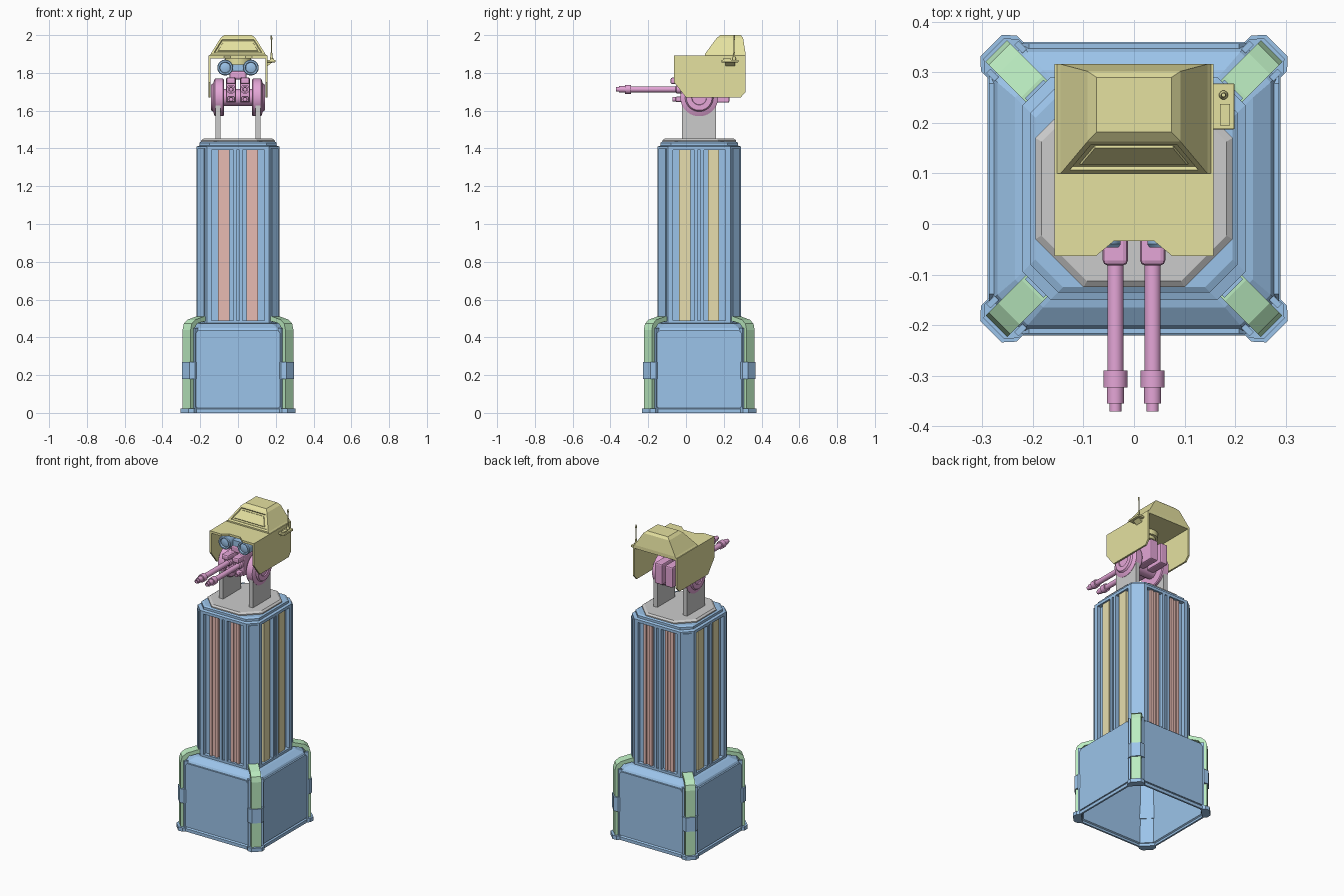
import bpy, bmesh, math
from mathutils import Matrix, Vector

if "Cube" in bpy.data.objects:
    bpy.data.objects.remove(bpy.data.objects["Cube"])

CY = 0.07  # tower axis in y


def material(name, rgb):
    m = bpy.data.materials.new(name)
    m.diffuse_color = (*rgb, 1)
    m.use_nodes = True
    m.node_tree.nodes["Principled BSDF"].inputs["Base Color"].default_value = m.diffuse_color
    return m


BLUE = material("blue", (0.33, 0.55, 0.82))
YELLOW = material("yellow", (0.78, 0.75, 0.35))
PINK = material("pink", (0.78, 0.38, 0.68))
GREEN = material("green", (0.5, 0.84, 0.53))
CORAL = material("coral", (0.8, 0.5, 0.45))
SAND = material("sand", (0.8, 0.73, 0.42))


def finish(name, bm, mat, bevel=0, smooth=False):
    bmesh.ops.recalc_face_normals(bm, faces=bm.faces)
    me = bpy.data.meshes.new(name)
    bm.to_mesh(me)
    bm.free()
    ob = bpy.data.objects.new(name, me)
    bpy.context.collection.objects.link(ob)
    if mat:
        me.materials.append(mat)
    if bevel:
        mod = ob.modifiers.new("bevel", 'BEVEL')
        mod.width, mod.segments = bevel, 2
    if smooth:
        bpy.context.view_layer.objects.active = ob
        ob.select_set(True)
        bpy.ops.object.shade_smooth_by_angle()
        ob.select_set(False)
    return ob


def loft_bm(rings, cap_start=True, cap_end=True):
    bm = bmesh.new()
    loops = [[bm.verts.new(p) for p in r] for r in rings]
    n = len(loops[0])
    for a, b in zip(loops, loops[1:]):
        for i in range(n):
            bm.faces.new((a[i], a[(i + 1) % n], b[(i + 1) % n], b[i]))
    if cap_start:
        bm.faces.new(loops[0])
    if cap_end:
        bm.faces.new(loops[-1])
    return bm


def prism(name, pts, lo, hi, axis, mat, turn=None, **kw):
    """Extrude a 2D profile along an axis, optionally turned about the tower axis."""
    place = {'x': lambda a, b, h: (h, a, b), 'y': lambda a, b, h: (a, h, b),
             'z': lambda a, b, h: (a, b, h)}[axis]
    bm = loft_bm([[place(a, b, h) for a, b in pts] for h in (lo, hi)])
    if turn is not None:
        bm.transform(Matrix.Translation((0, CY, 0)) @ Matrix.Rotation(turn, 4, 'Z'))
    return finish(name, bm, mat, **kw)


def box(name, x, y, z, mat, **kw):
    return prism(name, [(x[0], y[0]), (x[1], y[0]), (x[1], y[1]), (x[0], y[1])], *z, 'z', mat, **kw)


def lathe(name, axis, centre, steps, mat, n=24):
    """Stepped round part: steps are (position along axis, radius)."""
    rings = []
    for h, r in steps:
        ring = []
        for i in range(n):
            t = math.tau * (i + 0.5) / n
            a, b = centre[0] + r * math.cos(t), centre[1] + r * math.sin(t)
            ring.append({'x': (h, a, b), 'y': (a, h, b), 'z': (a, b, h)}[axis])
        rings.append(ring)
    return finish(name, loft_bm(rings), mat, smooth=True)


def octagon(h, c, z):
    k = h - c
    return [(x, y + CY, z) for x, y in ((h, -k), (h, k), (k, h), (-k, h), (-h, k), (-h, -k), (-k, -h), (k, -h))]


# hollow base, open underneath
base = finish("base_shell", loft_bm([octagon(*r) for r in (
    (.29, .065, 0), (.29, .065, .02), (.281, .06, .026), (.281, .06, .43), (.27, .06, .45),
    (.235, .055, .472), (.215, .055, .476))], False, False), BLUE)
mod = base.modifiers.new("wall", 'SOLIDIFY')
mod.thickness, mod.offset = 0.012, -1

# four corners: green straps, blue feet and clamps
strap = [(.355, .02), (.385, .02), (.385, .44), (.376, .472), (.35, .493), (.285, .51),
         (.27, .51), (.27, .488), (.335, .473), (.355, .45)]
foot = [(.35, -.05), (.378, -.05), (.4, -.03), (.4, .03), (.378, .05), (.35, .05)]
for i in range(4):
    a = math.radians(45 + 90 * i)
    prism("corner_strap", strap, -.03, .03, 'y', GREEN, a)
    prism("corner_foot", foot, 0, .024, 'z', BLUE, a)
    prism("corner_clamp", [(r - .008, t * .95) for r, t in foot], .18, .27, 'z', BLUE, a)
    for s in (-1, 1):
        prism("corner_rim", [(.345, s * .033), (.368, s * .033), (.368, s * .045), (.345, s * .045)],
              .02, .45, 'z', BLUE, a)
    # raised strip on each column corner
    prism("column_corner_strip", [(.25, -.026), (.279, -.026), (.279, .026), (.25, .026)],
          .48, 1.4, 'z', BLUE, a)

# column with two recessed slots per side
side = [(-.165, .22), (-.14, .22), (-.14, .195), (-.025, .195), (-.025, .22), (-.008, .22),
        (-.008, .212), (.008, .212), (.008, .22), (.025, .22), (.025, .195), (.14, .195),
        (.14, .22), (.165, .22)]
outline = []
for i in range(4):
    c, s = round(math.cos(-i * math.pi / 2)), round(math.sin(-i * math.pi / 2))
    outline += [(x * c - y * s, x * s + y * c) for x, y in side]
prism("column", outline, .47, 1.4, 'z', BLUE, 0)
finish("column_collar", loft_bm([octagon(.22, .055, .474), octagon(.22, .055, .49)]), BLUE)
finish("column_cap", loft_bm([octagon(*r) for r in (
    (.22, .055, 1.392), (.22, .055, 1.41), (.205, .055, 1.415), (.205, .055, 1.43), (.195, .055, 1.436))]), BLUE)

# base panels and slot inlays on all four sides
panel = [(-.225, .03), (.225, .03), (.225, .42), (.208, .438), (-.208, .438), (-.225, .42)]
for i in range(4):
    a = i * math.pi / 2
    prism("base_panel", panel, -.287, -.275, 'y', BLUE, a)
    for s in (-1, 1):
        m = s * .076
        if i % 2:
            prism("sand_inlay", [(m - .03, .49), (m + .03, .49), (m + .03, 1.392), (m - .03, 1.392)],
                  -.21, -.19, 'y', SAND, a)
        else:
            for k, d in ((-.021, .21), (0, .203), (.021, .21)):
                w = .0115 if k == 0 else .0095
                prism("coral_inlay", [(m + k - w, .49), (m + k + w, .49), (m + k + w, 1.392), (m + k - w, 1.392)],
                      -d, -.19, 'y', CORAL, a)

# grey turntable and yoke
finish("turntable", loft_bm([octagon(.195, .095, 1.43), octagon(.195, .095, 1.443),
                             octagon(.183, .09, 1.452)]), None)
for s in (-1, 1):
    box("yoke_arm", sorted((s * .092, s * .12)), (-.02, .16), (1.445, 1.68), None)
    # trunnion discs
    lathe("trunnion_disc", 'x', (CY, 1.67), [(s * .075, .095), (s * .08, .1), (s * .122, .1),
          (s * .127, .09), (s * .132, .075), (s * .142, .068), (s * .142, .04), (s * .136, .038)], PINK, 32)

    # gun housings, barrels and lower tubes
    gx = s * .037
    box("gun_housing", (gx - .027, gx + .027), (-.03, .23), (1.642, 1.775), PINK, bevel=.008)
    box("gun_upper_lug", (gx - .025, gx + .025), (-.082, -.02), (1.74, 1.775), PINK, bevel=.01)
    box("gun_lower_lug", (gx - .02, gx + .02), (-.055, -.02), (1.645, 1.675), PINK, bevel=.008)
    lathe("lower_tube", 'y', (gx, 1.66), [(-.03, .013), (-.072, .013), (-.072, .008), (-.06, .008)], PINK, 16)
    lathe("barrel", 'y', (gx, 1.713), [(0, .022), (-.05, .022), (-.055, .016), (-.29, .016), (-.29, .024),
          (-.323, .024), (-.323, .017), (-.355, .017), (-.355, .012), (-.371, .012), (-.371, .008), (-.34, .008)], PINK)

    # twin sensor lenses
    lathe("sensor_lens", 'y', (s * .068, 1.828), [(.06, .03), (.03, .04), (-.04, .042), (-.046, .038),
          (-.046, .03), (-.036, .027), (-.04, .015)], BLUE)

lathe("trunnion_axle", 'x', (CY, 1.67), [(-.09, .045), (.09, .045)], PINK)
box("head_neck", (-.045, .045), (-.01, .13), (1.765, 1.81), PINK, bevel=.01)
box("sensor_bracket", (-.05, .05), (-.01, .05), (1.81, 1.845), BLUE)
lathe("head_mount", 'z', (0, .11), [(1.8, .04), (1.825, .04), (1.825, .055), (1.845, .055),
                                    (1.845, .07), (1.88, .07)], YELLOW)

# yellow hood: side plates, notched roof, cabin
plate = [(-.063, 1.89), (-.063, 1.75), (0, 1.67), (.29, 1.67), (.316, 1.7), (.316, 1.89)]
for s in (-1, 1):
    prism("hood_side", plate, s * .146, s * .157, 'x', YELLOW)
prism("hood_roof", [(-.157, .316), (-.157, -.063), (-.075, -.063), (-.04, -.034), (.04, -.034),
                    (.075, -.063), (.157, -.063), (.157, .316)], 1.877, 1.891, 'z', YELLOW)


def rect(x, y0, y1, z):
    return [(-x, y0, z), (x, y0, z), (x, y1, z), (-x, y1, z)]


bm = loft_bm([rect(.155, .1, .316, 1.888), rect(.145, .1, .316, 1.9),
              rect(.092, .163, .302, 1.985), rect(.074, .182, .29, 2.0)])
bmesh.ops.recalc_face_normals(bm, faces=bm.faces)
window = [f for f in bm.faces if f.normal.y < -.5 and .1 < f.calc_center_median().y < .15
          and f.calc_center_median().z > 1.92]
for t, d in ((.011, 0), (.003, -.007), (.009, 0), (.002, .004)):
    bmesh.ops.inset_region(bm, faces=window, thickness=t, depth=d, use_even_offset=True)
finish("hood_cabin", bm, YELLOW)

# antenna on its side shelf
box("antenna_shelf", (.155, .199), (.187, .278), (1.856, 1.869), YELLOW, bevel=.003)
box("shelf_latch", (.17, .19), (.195, .237), (1.866, 1.875), YELLOW)
prism("shelf_brace", [(.155, 1.858), (.185, 1.858), (.155, 1.835)], .21, .26, 'y', YELLOW)
lathe("antenna", 'z', (.177, .255), [(1.865, .009), (1.878, .009), (1.884, .006), (1.905, .005),
                                     (1.91, .003), (1.975, .003), (1.978, .005), (1.998, .004)], YELLOW, 12)
